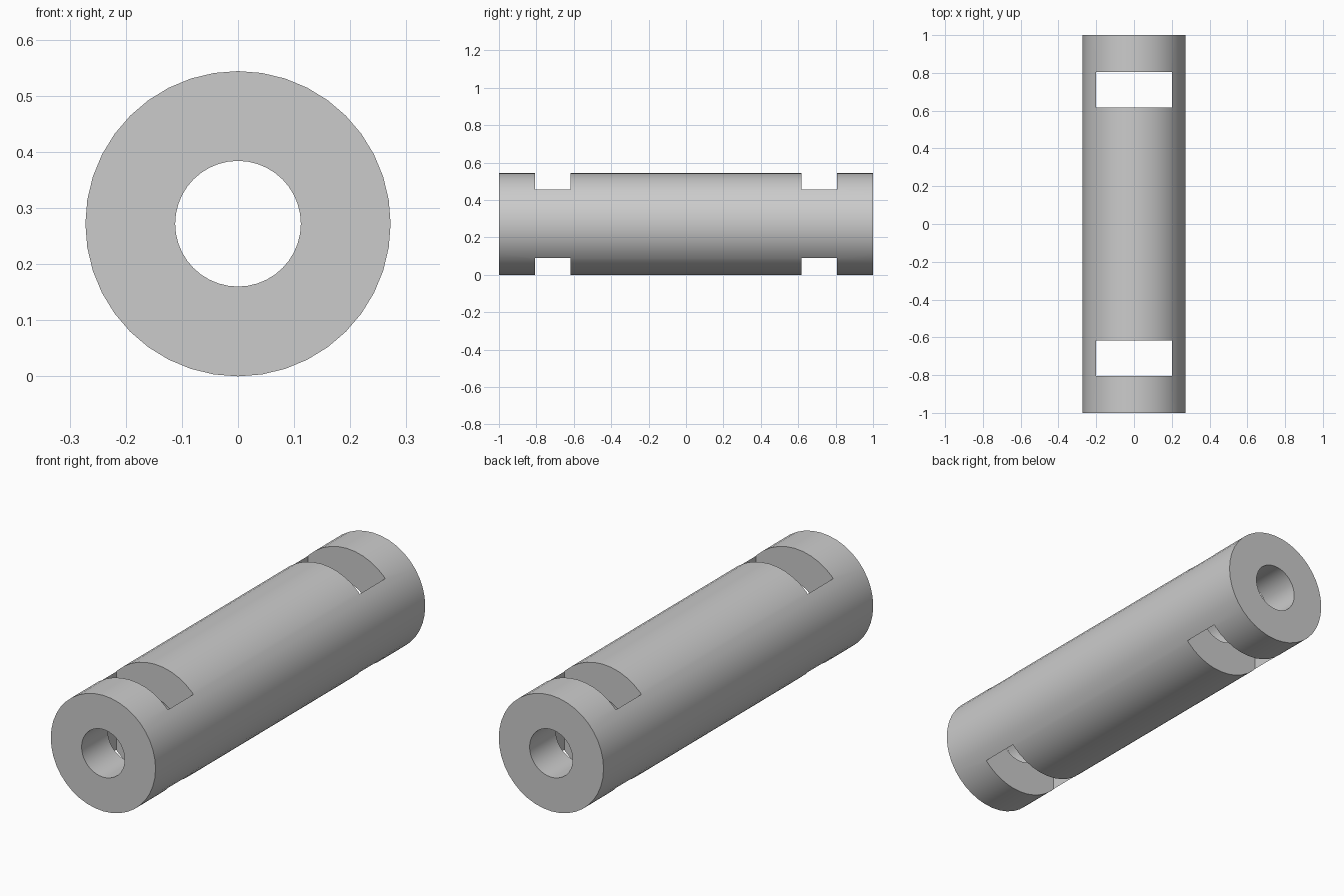
import bpy
import bmesh
import math
from mathutils import Matrix, Vector

cube = bpy.data.objects.get("Cube")
if cube:
    bpy.data.objects.remove(cube, do_unlink=True)

OUTER, BORE, LENGTH, SIDES = 0.272, 0.112, 2.0, 40
SLOT_HALF_WIDTH, SLOT_NEAR, SLOT_FAR = 0.2, 0.617, 0.806

grey = bpy.data.materials.new("plain grey")
grey.use_nodes = True
colour = (0.6, 0.6, 0.6, 1)
grey.diffuse_color = colour
grey.node_tree.nodes["Principled BSDF"].inputs["Base Color"].default_value = colour


def make_object(name, bm):
    bmesh.ops.recalc_face_normals(bm, faces=bm.faces)
    mesh = bpy.data.meshes.new(name)
    bm.to_mesh(mesh)
    bm.free()
    mesh.materials.append(grey)
    obj = bpy.data.objects.new(name, mesh)
    bpy.context.collection.objects.link(obj)
    return obj


# Hollow tube lying along y: a wall profile repeated around the axis
bm = bmesh.new()
profile = [(r, y) for r, y in ((OUTER, -1), (OUTER, 1), (BORE, 1), (BORE, -1))]
rings = []
for i in range(SIDES):
    a = math.tau * i / SIDES
    rings.append([bm.verts.new((r * math.sin(a), y * LENGTH / 2, OUTER + r * math.cos(a)))
                  for r, y in profile])
for i in range(SIDES):
    here, there = rings[i], rings[(i + 1) % SIDES]
    for j in range(4):
        k = (j + 1) % 4
        bm.faces.new((here[j], here[k], there[k], there[j]))
tube = make_object("slotted_tube", bm)

# Rectangular slots cut vertically through both walls near each end
for name, side in (("front", -1), ("back", 1)):
    bm = bmesh.new()
    bmesh.ops.create_cube(bm, size=1)
    size = Vector((2 * SLOT_HALF_WIDTH, SLOT_FAR - SLOT_NEAR, 1))
    centre = Vector((0, side * (SLOT_NEAR + SLOT_FAR) / 2, OUTER))
    bm.transform(Matrix.Translation(centre) @ Matrix.Diagonal(size).to_4x4())
    cutter = make_object(name + "_slot_cutter", bm)
    cutter.hide_render = True
    cutter.hide_set(True)
    cutter.display_type = 'WIRE'
    cut = tube.modifiers.new(name + " slot", 'BOOLEAN')
    cut.operation = 'DIFFERENCE'
    cut.solver = 'EXACT'
    cut.object = cutter

# Apply the cuts, then smooth the round walls and keep crisp edges
bpy.context.view_layer.objects.active = tube
tube.select_set(True)
for modifier in list(tube.modifiers):
    bpy.ops.object.modifier_apply(modifier=modifier.name)
for obj in list(bpy.data.objects):
    if obj.name.endswith("_slot_cutter"):
        bpy.data.objects.remove(obj, do_unlink=True)
bpy.ops.object.shade_smooth_by_angle(angle=math.radians(30))
